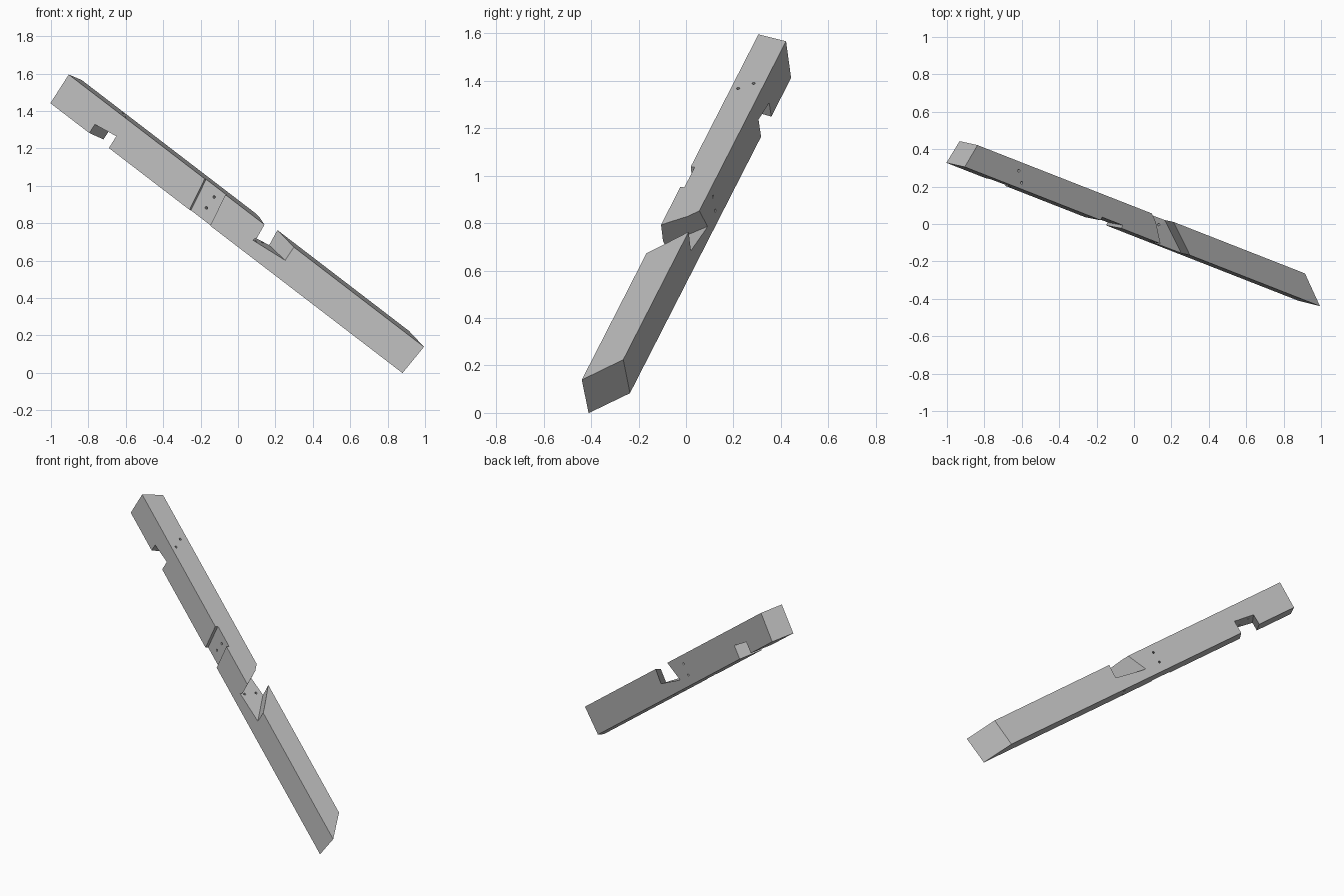
import bpy, bmesh
from mathutils import Vector, Matrix

cube = bpy.data.objects.get("Cube")
if cube:
    bpy.data.objects.remove(cube, do_unlink=True)

# Beam frame: along the length, front to back, top to bottom
corner = Vector((-0.905, 0.305, 1.595))
along = Vector((0.758, -0.297, -0.581)).normalized()
back = Vector((0.32, 0.945, -0.068))
back = (back - along * back.dot(along)).normalized()
down = back.cross(along)
WIDE, TALL = 0.134, 0.183


def place(s, r, t):
    return corner + along * s + back * r + down * t


grey = bpy.data.materials.new("plain grey")
grey.use_nodes = True
grey.diffuse_color = (0.5, 0.5, 0.5, 1)
grey.node_tree.nodes["Principled BSDF"].inputs["Base Color"].default_value = (0.5, 0.5, 0.5, 1)


def finish(bm, name):
    bmesh.ops.recalc_face_normals(bm, faces=bm.faces)
    mesh = bpy.data.meshes.new(name)
    bm.to_mesh(mesh)
    bm.free()
    mesh.materials.append(grey)
    ob = bpy.data.objects.new(name, mesh)
    bpy.context.scene.collection.objects.link(ob)
    return ob


def block(name, front, rear, r0=0.0, r1=WIDE, extend=0.0):
    """Loft between a front and a rear outline of (s, t) points."""
    bm = bmesh.new()
    loops = [[], []]
    for (sa, ta), (sb, tb) in zip(front, rear):
        a, b = Vector((sa, r0, ta)), Vector((sb, r1, tb))
        step = (b - a) * extend
        loops[0].append(bm.verts.new(place(*(a - step))))
        loops[1].append(bm.verts.new(place(*(b + step))))
    n = len(front)
    for loop in loops:
        bm.faces.new(loop)
    for i in range(n):
        j = (i + 1) % n
        bm.faces.new((loops[0][i], loops[0][j], loops[1][j], loops[1][i]))
    return finish(bm, name)


def drill(name, a, b):
    """Thin round cutter running between two beam points."""
    a, b = place(*a), place(*b)
    axis = b - a
    turn = Vector((0, 0, 1)).rotation_difference(axis).to_matrix().to_4x4()
    bm = bmesh.new()
    bmesh.ops.create_cone(bm, cap_ends=True, segments=16, radius1=0.007, radius2=0.007,
                          depth=axis.length * 1.3,
                          matrix=Matrix.Translation((a + b) / 2) @ turn)
    return finish(bm, name)


# Beam with mitred ends
beam = block("beam",
             [(0, 0), (2.506, 0), (2.492, TALL), (0.008, TALL)],
             [(0.034, 0), (2.344, 0), (2.332, TALL), (0.045, TALL)])

cutters = [
    # Notch under the upper end
    block("lower_side_notch",
          [(0.28, 0.127), (0.417, 0.108), (0.425, 0.25), (0.285, 0.25)],
          [(0.324, 0.112), (0.468, 0.096), (0.474, 0.25), (0.326, 0.25)], extend=0.2),
    # Slanted notch across the top
    block("top_notch",
          [(1.376, -0.05), (1.585, -0.05), (1.591, 0.085), (1.377, 0.105)],
          [(1.275, -0.05), (1.41, -0.05), (1.425, 0.092), (1.205, 0.124)], extend=0.2),
    # Shallow pocket on the front
    block("front_pocket",
          [(0.95, -0.03), (1.096, -0.03), (1.137, 0.22), (0.991, 0.22)],
          [(0.957, -0.03), (1.103, -0.03), (1.144, 0.22), (0.998, 0.22)],
          r0=-0.03, r1=0.018),
]
# Peg holes through the beam
for i, t in enumerate((0.05, 0.122)):
    cutters.append(drill(f"pocket_hole_{i}", (1.049, 0, t), (1.093, WIDE, t)))
for i, (s, r) in enumerate(((0.388, 0.032), (0.345, 0.087), (1.387, 0.026), (1.4, 0.1))):
    cutters.append(drill(f"upright_hole_{i}", (s, r, 0), (s, r, TALL)))

for c in cutters:
    c.hide_render = True
    c.hide_viewport = True
    c.display_type = 'WIRE'
    m = beam.modifiers.new(c.name, 'BOOLEAN')
    m.operation = 'DIFFERENCE'
    m.solver = 'EXACT'
    m.object = c
